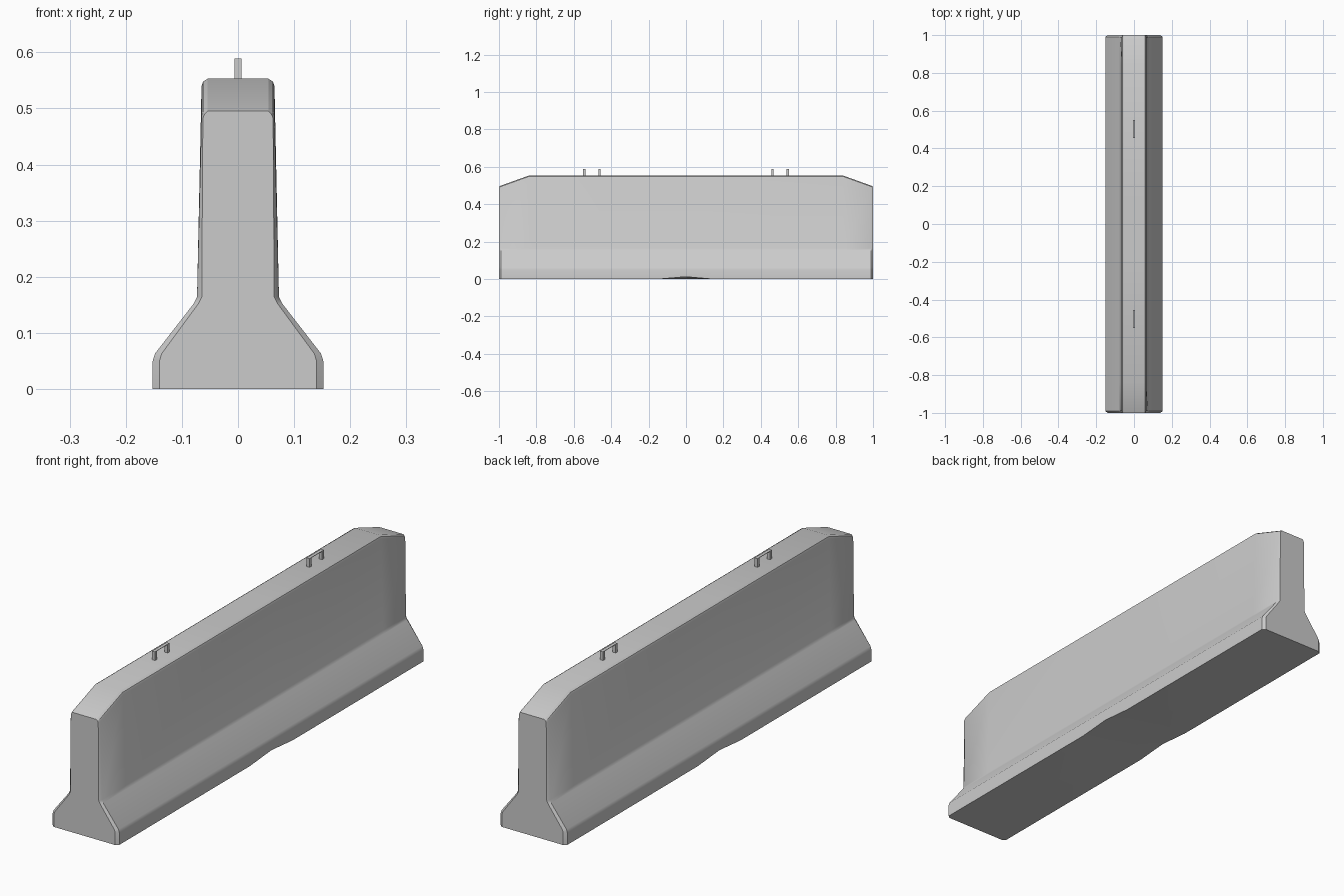
import bpy, bmesh, math

if "Cube" in bpy.data.objects:
    bpy.data.objects.remove(bpy.data.objects["Cube"])

def material(name, c):
    m = bpy.data.materials.new(name)
    m.diffuse_color = (*c, 1)
    m.use_nodes = True
    m.node_tree.nodes["Principled BSDF"].inputs["Base Color"].default_value = m.diffuse_color
    return m

concrete = material("concrete grey", (0.6, 0.6, 0.6))

def finish(name, bm, smooth):
    bmesh.ops.recalc_face_normals(bm, faces=bm.faces[:])
    me = bpy.data.meshes.new(name)
    bm.to_mesh(me)
    bm.free()
    ob = bpy.data.objects.new(name, me)
    bpy.context.collection.objects.link(ob)
    me.materials.append(concrete)
    if smooth:
        bpy.ops.object.select_all(action='DESELECT')
        ob.select_set(True)
        bpy.context.view_layer.objects.active = ob
        bpy.ops.object.shade_smooth_by_angle(angle=math.radians(30))
    return ob

# Barrier body: the cross-section is lofted through stations along y
def section(inset, drop, lift):
    half = [(0.152 - inset, lift), (0.152 - inset, 0.05),
            (0.148 - inset, 0.063), (0.079 - inset * 0.7, 0.152),
            (0.073 - inset * 0.7, 0.164), (0.065 - inset * 0.2, 0.54 - drop),
            (0.062 - inset * 0.2, 0.548 - drop), (0.054, 0.553 - drop)]
    return [(0, 0)] + half + [(-x, z) for x, z in reversed(half)]

# y, end chamfer, lowering of the top, drainage lift of the bottom edge
stations = [(1.0, 0.012, 0.058, 0), (0.99, 0, 0.054, 0), (0.84, 0, 0, 0), (0.14, 0, 0, 0)]
rows = [(-y, a, b, c) for y, a, b, c in stations] + [(0, 0, 0, 0.012)] + stations[::-1]
bm = bmesh.new()
rings = [[bm.verts.new((x, y, z)) for x, z in section(i, d, l)] for y, i, d, l in rows]
for a, b in zip(rings, rings[1:]):
    for k in range(len(a)):
        n = (k + 1) % len(a)
        bm.faces.new((a[k], a[n], b[n], b[k]))
bm.faces.new(rings[0])
bm.faces.new(rings[-1])
finish("barrier_body", bm, True)

# Lifting loops: two legs and a thin flat top each
def box(bm, y0, y1, z0, z1, w):
    vs = bmesh.ops.create_cube(bm, size=1)["verts"]
    for v in vs:
        v.co = (v.co.x * w, (y0 + y1) / 2 + v.co.y * (y1 - y0),
                (z0 + z1) / 2 + v.co.z * (z1 - z0))

for side, name in ((-1, "front_lifting_loop"), (1, "back_lifting_loop")):
    bm = bmesh.new()
    c = side * 0.503
    box(bm, c - 0.047, c - 0.035, 0.54, 0.588, 0.013)
    box(bm, c + 0.035, c + 0.047, 0.54, 0.588, 0.013)
    box(bm, c - 0.047, c + 0.047, 0.587, 0.589, 0.013)
    finish(name, bm, False)
